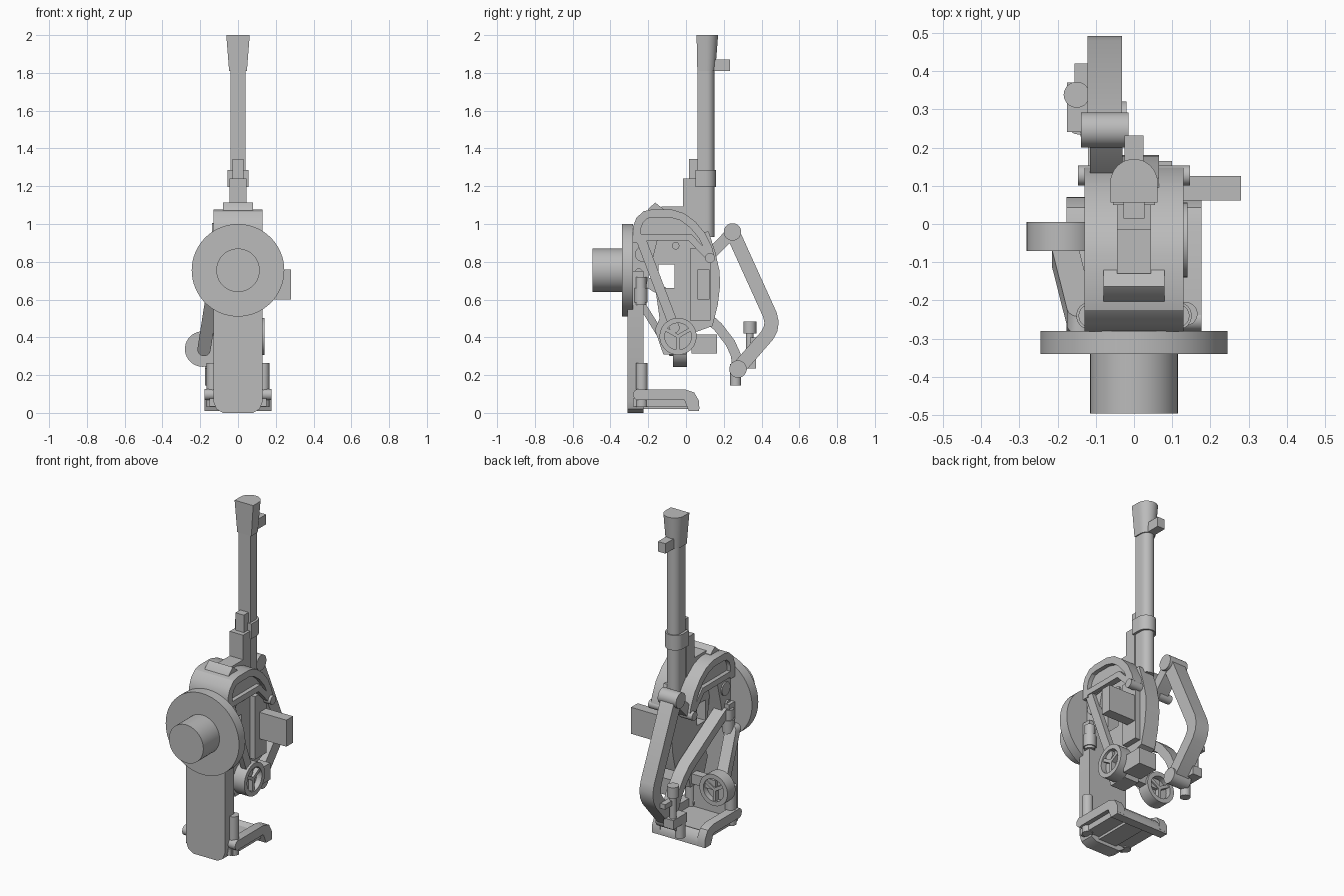
import bpy, bmesh
from math import sin, cos, pi, atan2, radians
from mathutils import Vector

cube = bpy.data.objects.get("Cube")
if cube:
    bpy.data.objects.remove(cube, do_unlink=True)

grey = bpy.data.materials.new("plain grey")
grey.use_nodes = True
grey.diffuse_color = (0.5, 0.5, 0.5, 1)
grey.node_tree.nodes["Principled BSDF"].inputs["Base Color"].default_value = (0.5, 0.5, 0.5, 1)
parts = []


def place(axis, p, t):
    """Profile point p at depth t along an axis."""
    return {"X": (t, p[0], p[1]), "Y": (p[0], t, p[1]), "Z": (p[0], p[1], t)}[axis]


def loft(name, axis, low, high, a, b):
    bm = bmesh.new()
    v0 = [bm.verts.new(place(axis, p, a)) for p in low]
    v1 = [bm.verts.new(place(axis, p, b)) for p in high]
    n = len(v0)
    for i in range(n):
        j = (i + 1) % n
        bm.faces.new((v0[i], v0[j], v1[j], v1[i]))
    bm.faces.new(v0)
    bm.faces.new(v1)
    bmesh.ops.recalc_face_normals(bm, faces=bm.faces)
    mesh = bpy.data.meshes.new(name)
    bm.to_mesh(mesh)
    bm.free()
    ob = bpy.data.objects.new(name, mesh)
    bpy.context.collection.objects.link(ob)
    mesh.materials.append(grey)
    parts.append(ob)
    return ob


def prism(name, axis, pts, a, b):
    return loft(name, axis, pts, pts, a, b)


def box(name, x, y, z):
    return prism(name, "X", [(y[0], z[0]), (y[1], z[0]), (y[1], z[1]), (y[0], z[1])], *x)


def circle(c, r, n=32):
    return [(c[0] + r * cos(2 * pi * i / n), c[1] + r * sin(2 * pi * i / n)) for i in range(n)]


def cyl(name, axis, c, r, a, b, n=32):
    return prism(name, axis, circle(c, r, n), a, b)


def strap(path, width, rounded=True):
    """Outline of a bar of even width along a 2D path."""
    pts = [Vector(p) for p in path]
    h = width / 2
    dirs = [(q - p).normalized() for p, q in zip(pts, pts[1:])]
    left, right = [], []
    for i, p in enumerate(pts):
        d0, d1 = dirs[max(i - 1, 0)], dirs[min(i, len(dirs) - 1)]
        n = Vector((-(d0 + d1).y, (d0 + d1).x)).normalized()
        off = n * h / max(n.dot(Vector((-d0.y, d0.x))), 0.4)
        left.append(p + off)
        right.append(p - off)

    def cap(p, d):
        s = atan2(d.y, d.x) + pi / 2
        return [p + h * Vector((cos(s - pi * k / 8), sin(s - pi * k / 8))) for k in range(1, 8)] if rounded else []

    return left + cap(pts[-1], dirs[-1]) + right[::-1] + cap(pts[0], -dirs[0])


def d_shape(w, front, back):
    """Flat front, round back."""
    r = min(w, back - front)
    return [(-w, front), (w, front)] + [(w * cos(pi * k / 16), back - r * (1 - sin(pi * k / 16))) for k in range(17)][1 if r == back - front else 0:16]


# Flange, shaft and front arm
cyl("flange", "Y", (0, 0.755), 0.245, -0.34, -0.28, 64)
cyl("shaft", "Y", (0, 0.755), 0.115, -0.495, -0.33, 48)
prism("front_arm", "Y", [(-0.13, 0.75), (-0.13, 0.06), (-0.115, 0.02), (-0.08, 0), (0.08, 0),
                         (0.115, 0.02), (0.13, 0.06), (0.13, 0.75)], -0.31, -0.225)
prism("neck", "X", [(-0.285, 0.6), (-0.225, 0.6), (-0.2, 0.72), (-0.15, 0.92), (-0.285, 0.95)], -0.1, 0.1)

# Arched cover
arch = [(-0.26, 0.9), (-0.26, 0.98), (-0.245, 1.02), (-0.215, 1.048), (-0.18, 1.056), (-0.08, 1.056),
        (-0.02, 1.038), (0.035, 0.997), (0.085, 0.938), (0.118, 0.87), (0.128, 0.83)]
prism("arched_cover", "X", strap(arch, 0.042, False), -0.13, 0.13)
for side, tag in ((1, "left"), (-1, "right")):
    def out(lo, hi):
        return side * lo, side * hi
    prism(tag + "_cover_panel", "X", arch + [(0.03, 0.93)], *out(0.085, 0.105))
    prism(tag + "_cover_rail", "X", strap([(-0.25, 0.93), (0.02, 0.93), (0.125, 0.82)], 0.035), *out(0.09, 0.13))
    cyl(tag + "_hinge_pin", "X", (0.127, 0.82), 0.026, *out(0.06, 0.147))
    cyl(tag + "_large_boss", "X", (-0.23, 0.84), 0.04, *out(0.09, 0.108))
    cyl(tag + "_small_boss", "X", (-0.25, 0.745), 0.02, *out(0.09, 0.11))
    # Rods beside the arm and foot rails
    cyl(tag + "_upper_rod", "Z", (side * 0.115, -0.24), 0.03, 0.57, 0.72)
    cyl(tag + "_rod_collar", "Z", (side * 0.115, -0.24), 0.036, 0.585, 0.66)
    cyl(tag + "_lower_rod", "Z", (side * 0.135, -0.235), 0.031, 0.03, 0.265)
    prism(tag + "_foot_rail", "X", strap([(-0.25, 0.097), (-0.01, 0.097), (0.025, 0.085), (0.042, 0.055), (0.043, 0.02)],
                                         0.055, False), *out(0.125, 0.177))
    cyl(tag + "_foot_pivot", "X", (-0.25, 0.097), 0.03, *out(0.1, 0.177))

# Foot
box("foot_tray", (-0.15, 0.15), (-0.28, 0.03), (0.035, 0.075))
box("foot_rib", (-0.06, 0.06), (-0.25, 0.02), (0.02, 0.04))
prism("foot_toe", "X", [(-0.01, 0.07), (0.035, 0.09), (0.06, 0.065), (0.07, 0.03), (0.07, 0.01), (0.015, 0.01)], -0.177, 0.177)

# Central body with its window
body = prism("body", "X", [(-0.2, 0.93), (0.12, 0.96), (0.155, 0.85), (0.178, 0.75), (0.18, 0.67), (0.168, 0.57),
                           (0.14, 0.46), (0.03, 0.42), (0, 0.31), (-0.12, 0.31), (-0.165, 0.44), (-0.14, 0.5)], -0.03, 0.065)
cutter = box("window_cutter", (-0.3, 0.3), (-0.145, -0.06), (0.66, 0.785))
cutter.hide_render = True
cutter.hide_viewport = True
cutter.display_type = "WIRE"
parts.remove(cutter)
cut = body.modifiers.new("window", "BOOLEAN")
cut.operation = "DIFFERENCE"
cut.object = cutter
box("side_plate", (0.06, 0.1), (0.02, 0.13), (0.49, 0.87))
box("side_block", (0.09, 0.28), (0.062, 0.125), (0.6, 0.76))
box("lower_block", (-0.02, 0.1), (0.03, 0.165), (0.315, 0.415))
cyl("body_bolt", "X", (-0.055, 0.885), 0.02, 0.06, 0.075)

# Upright tube and fittings
prism("tube", "Z", d_shape(0.04, 0.06, 0.15), 0.93, 1.83)
loft("flared_tip", "Z", d_shape(0.047, 0.06, 0.155), d_shape(0.062, 0.056, 0.17), 1.81, 2)
box("tip_tab", (-0.025, 0.025), (0.13, 0.232), (1.81, 1.87))
prism("tube_collar", "Z", d_shape(0.055, 0.05, 0.158), 1.195, 1.285)
box("tube_block", (-0.045, 0.045), (-0.015, 0.06), (1, 1.24))
box("sight_block", (-0.028, 0.028), (0.015, 0.065), (1.2, 1.345))
box("cover_slide", (-0.045, 0.045), (-0.13, 0), (1.05, 1.092))
prism("cover_wedge", "X", [(-0.205, 1.065), (-0.2, 1.08), (-0.163, 1.113), (-0.12, 1.08), (-0.12, 1.06)], -0.08, 0.08)


def wheel(tag, axis, c, r, back, face):
    """Dished wheel with three spokes toward its face."""
    step = face - back
    cyl(tag + "_wheel_disc", axis, c, r * 0.9, back, back + step * 0.55, 40)
    ring = cyl(tag + "_wheel_rim", axis, c, r, back, face, 40)
    hole = cyl(tag + "_rim_cutter", axis, c, r * 0.72, back - step, face + step, 40)
    hole.hide_render = True
    hole.hide_viewport = True
    parts.remove(hole)
    m = ring.modifiers.new("opening", "BOOLEAN")
    m.operation = "DIFFERENCE"
    m.object = hole
    for i in range(3):
        a = radians(30 + 120 * i)
        tip = (c[0] + r * 0.8 * cos(a), c[1] + r * 0.8 * sin(a))
        prism(tag + "_spoke", axis, strap([c, tip], r * 0.2, False), back, back + step * 0.9)


# Wheels and the bars that carry them
wheel("left", "X", (-0.042, 0.405), 0.098, 0.065, 0.14)
prism("left_wheel_bar", "X", strap([(-0.235, 0.91), (-0.06, 0.45)], 0.052), 0.09, 0.125)
wheel("right", "Y", (-0.187, 0.338), 0.094, -0.07, 0.005)
bar = prism("right_wheel_bar", "Y", strap([(-0.14, 0.59), (-0.18, 0.335)], 0.07), -0.26, -0.215)
for v in bar.data.vertices:
    v.co.y += (0.58 - v.co.z) * 0.62
box("right_wheel_axle", (-0.19, -0.02), (-0.06, -0.01), (0.33, 0.39))

# Rear bent arm with its pivots and links
prism("rear_arm", "X", strap([(0.247, 0.955), (0.444, 0.52), (0.453, 0.48), (0.448, 0.445), (0.43, 0.41), (0.277, 0.235)], 0.075), -0.122, -0.032)
cyl("upper_pivot", "X", (0.246, 0.958), 0.046, -0.138, -0.015)
cyl("lower_pivot", "X", (0.275, 0.232), 0.046, -0.14, -0.02)
prism("upper_link", "X", strap([(0.246, 0.958), (0.12, 0.83)], 0.06), -0.115, -0.03)
prism("lower_link", "X", strap([(-0.22, 0.7), (0.12, 0.5), (0.17, 0.455), (0.235, 0.37), (0.262, 0.31), (0.275, 0.232)], 0.052), -0.12, -0.045)

# Small latch at the lower pivot
cyl("latch_post", "Z", (-0.15, 0.338), 0.02, 0.24, 0.43, 20)
cyl("latch_knob", "Z", (-0.15, 0.338), 0.034, 0.42, 0.485, 20)
cyl("latch_foot", "Z", (-0.145, 0.263), 0.029, 0.145, 0.26, 20)
box("latch_bridge", (-0.175, -0.11), (0.24, 0.37), (0.235, 0.29))
box("latch_pin", (-0.155, -0.12), (0.34, 0.42), (0.37, 0.4))

bpy.ops.object.select_all(action="DESELECT")
for ob in parts:
    ob.select_set(True)
bpy.context.view_layer.objects.active = parts[0]
bpy.ops.object.shade_smooth_by_angle(angle=radians(30))
